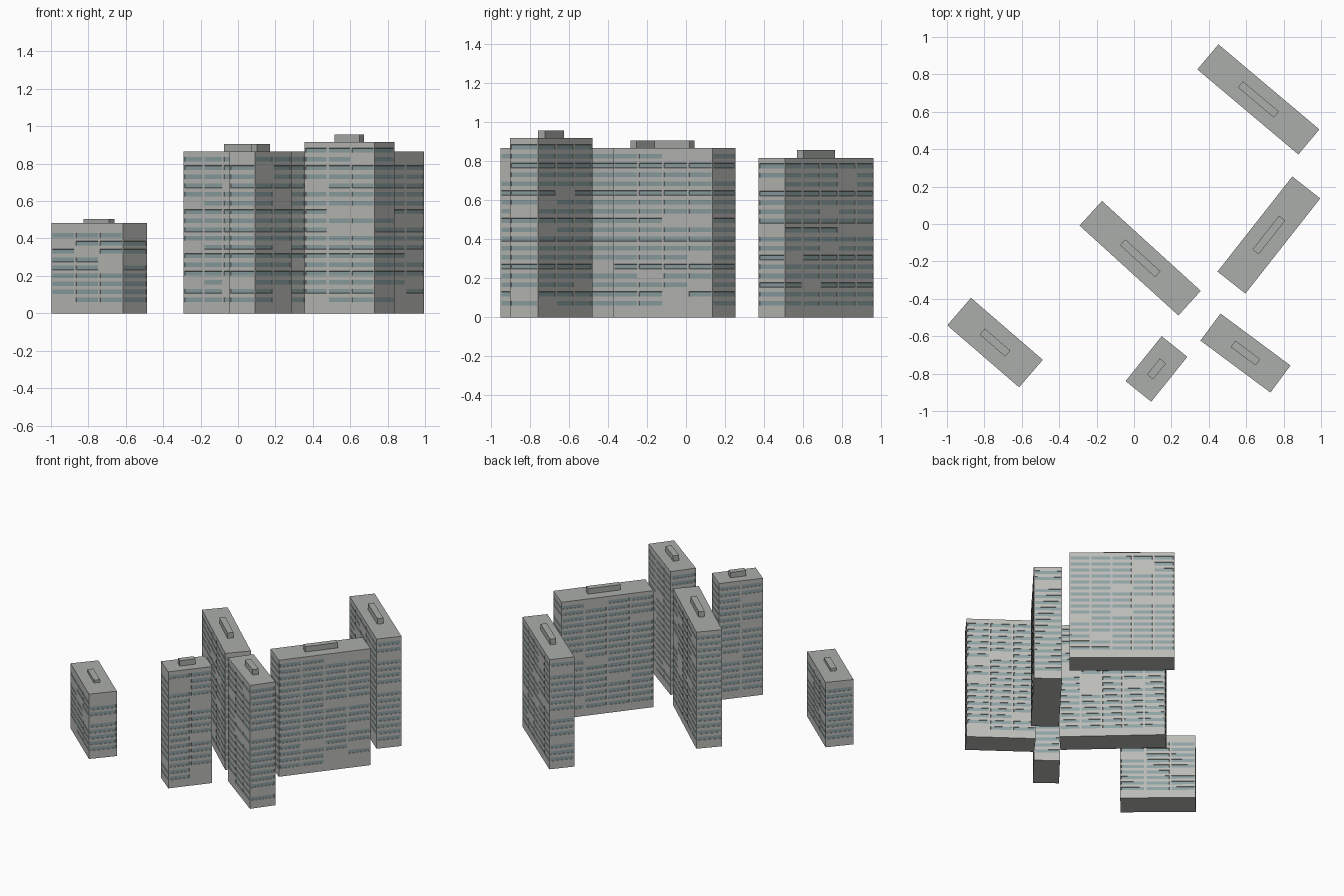
import bpy, bmesh, math, random

if "Cube" in bpy.data.objects:
    bpy.data.objects.remove(bpy.data.objects["Cube"])

random.seed(4)


def mat(name, rgb):
    m = bpy.data.materials.new(name)
    m.diffuse_color = (*rgb, 1)
    m.use_nodes = True
    m.node_tree.nodes["Principled BSDF"].inputs["Base Color"].default_value = m.diffuse_color
    return m


WALL = mat("concrete", (0.50, 0.50, 0.48))
GLASS = mat("glass", (0.27, 0.36, 0.37))
ROOF = mat("roof", (0.40, 0.42, 0.40))


def finish(bm, name, mats, x, y, angle, z=0.0):
    bmesh.ops.recalc_face_normals(bm, faces=bm.faces)
    me = bpy.data.meshes.new(name)
    bm.to_mesh(me)
    bm.free()
    for m in mats:
        me.materials.append(m)
    ob = bpy.data.objects.new(name, me)
    ob.location = (x, y, z)
    ob.rotation_euler.z = math.radians(angle)
    bpy.context.collection.objects.link(ob)


def side_cuts(length, cols):
    """Positions along one wall: alternating mullion and window strips."""
    gap, bay = 0.007, length / cols
    cuts = [0.0]
    for c in range(cols):
        cuts += [c * bay + gap, (c + 1) * bay - gap]
    return cuts


def tower(name, x, y, length, width, angle, height, cols, rows, pitch):
    bm = bmesh.new()
    # perimeter points, flagged where a window strip starts
    corners = [(-1, -1), (1, -1), (1, 1), (-1, 1)]
    ring, is_window = [], []
    for i, (sx, sy) in enumerate(corners):
        nx, ny = corners[(i + 1) % 4]
        side = length if i % 2 == 0 else width
        for k, t in enumerate(side_cuts(side, cols if i % 2 == 0 else 1)):
            f = t / side
            ring.append(((sx + (nx - sx) * f) * length / 2,
                         (sy + (ny - sy) * f) * width / 2))
            is_window.append(k % 2 == 1)

    # floor levels: window bands between spandrels
    levels = [0.0]
    for r in range(rows):
        zc = 0.072 + r * pitch
        levels += [zc - 0.012, zc + 0.012]
    levels.append(height)
    loops = [[bm.verts.new((px, py, z)) for px, py in ring] for z in levels]

    # walls with some windows left blank
    n, panes = len(ring), []
    for j in range(len(levels) - 1):
        for i in range(n):
            k = (i + 1) % n
            f = bm.faces.new((loops[j][i], loops[j][k], loops[j + 1][k], loops[j + 1][i]))
            if j % 2 == 1 and is_window[i] and random.random() > 0.1:
                panes.append(f)
    bm.faces.new(loops[0][::-1])
    bm.faces.new(loops[-1]).material_index = 2

    # shallow recessed glass
    bm.normal_update()
    bmesh.ops.inset_individual(bm, faces=panes, thickness=0.001, depth=-0.002)
    for f in panes:
        f.material_index = 1
    finish(bm, name, (WALL, GLASS, ROOF), x, y, angle)


def roof_house(name, x, y, length, width, angle, base, rise):
    bm = bmesh.new()
    bmesh.ops.create_cube(bm, size=1)
    for v in bm.verts:
        v.co = (v.co.x * length, v.co.y * width, (v.co.z + 0.5) * rise)
    finish(bm, name, (ROOF,), x, y, angle, base)


# name, x, y, length, width, angle, height, roof rise, columns, rows, floor pitch
BLOCKS = [
    ("back_right", 0.665, 0.666, 0.706, 0.175, -40.1, 0.815, 0.042, 5, 16, 0.0468),
    ("right", 0.721, -0.059, 0.647, 0.190, 51.8, 0.866, 0.040, 4, 17, 0.0470),
    ("middle", 0.033, -0.183, 0.714, 0.178, -42.3, 0.866, 0.040, 5, 17, 0.0470),
    ("front_small", 0.120, -0.775, 0.308, 0.176, 51.2, 0.866, 0.040, 2, 17, 0.0470),
    ("front_right", 0.596, -0.690, 0.466, 0.180, -36.6, 0.917, 0.040, 3, 18, 0.0470),
    ("left_low", -0.743, -0.634, 0.507, 0.194, -40.8, 0.482, 0.021, 3, 9, 0.0431),
]
for name, x, y, l, w, a, h, rise, cols, rows, pitch in BLOCKS:
    tower(name + "_tower", x, y, l, w, a, h, cols, rows, pitch)
    roof_house(name + "_roof_house", x, y, l * 0.355, 0.042, a, h, rise)
